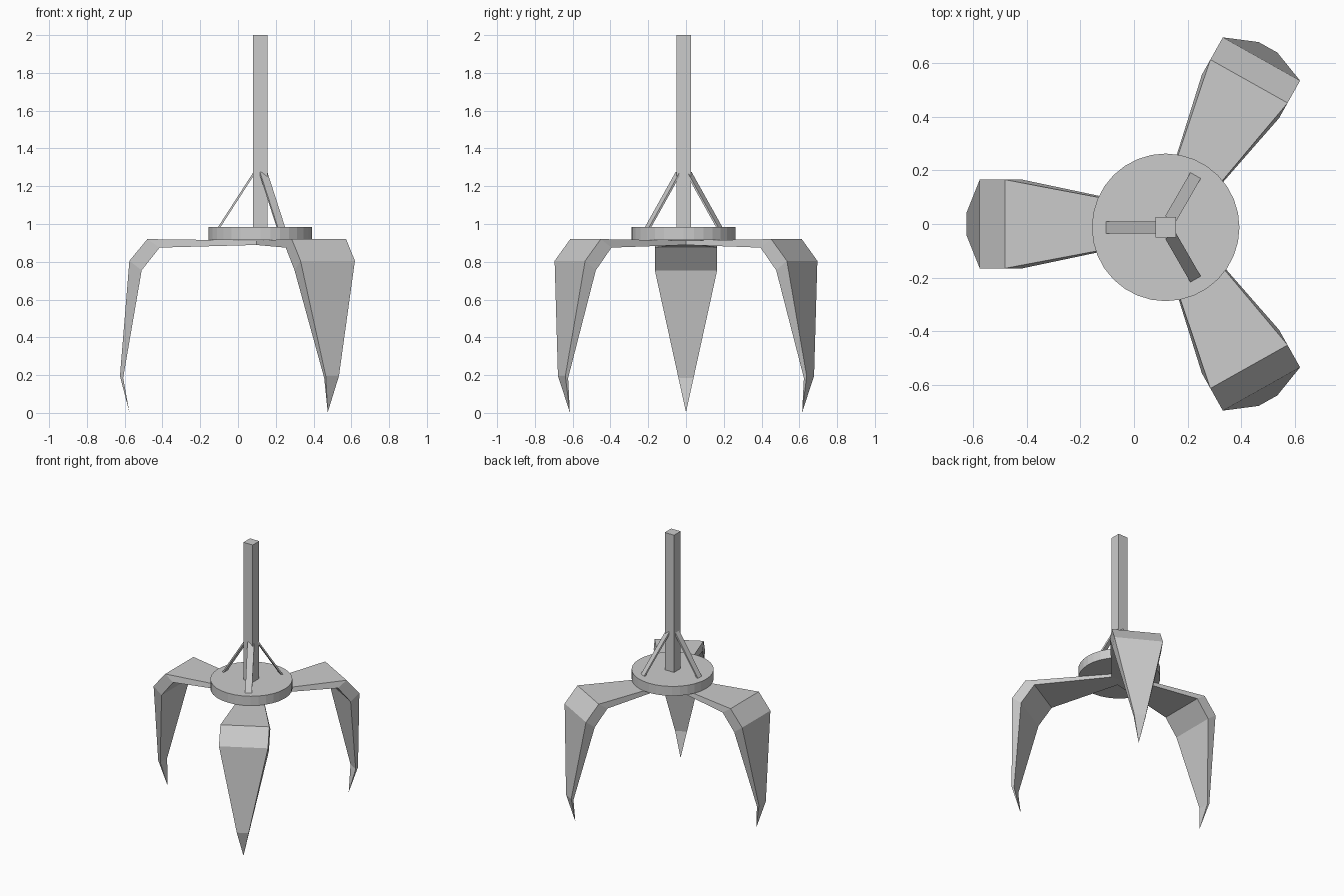
import bpy, bmesh
from math import radians
from mathutils import Matrix

if "Cube" in bpy.data.objects:
    bpy.data.objects.remove(bpy.data.objects["Cube"])

POST = (0.118, -0.0125)   # axis of the post, disc and braces
HUB = (0.13, 0.0)         # point where the claws meet


def finish(name, bm):
    bmesh.ops.remove_doubles(bm, verts=bm.verts, dist=0.0005)
    bmesh.ops.recalc_face_normals(bm, faces=bm.faces)
    mesh = bpy.data.meshes.new(name)
    bm.to_mesh(mesh)
    bm.free()
    obj = bpy.data.objects.new(name, mesh)
    bpy.context.collection.objects.link(obj)
    return obj


def loft(name, sections, centre, angle):
    """Four-sided loft; section = (outer r, outer z, inner r, inner z, half width)."""
    bm = bmesh.new()
    rings = []
    for ro, zo, ri, zi, w in sections:
        rings.append([bm.verts.new(p) for p in
                      ((ro, -w, zo), (ro, w, zo), (ri, w, zi), (ri, -w, zi))])
    for a, b in zip(rings, rings[1:]):
        for i in range(4):
            j = (i + 1) % 4
            bm.faces.new((a[i], a[j], b[j], b[i]))
    bm.faces.new(rings[0])
    if sections[-1][4] > 0.001:
        bm.faces.new(rings[-1])
    bm.transform(Matrix.Translation((*centre, 0)) @ Matrix.Rotation(radians(angle), 4, 'Z'))
    return finish(name, bm)


# Round base plate
bm = bmesh.new()
bmesh.ops.create_cone(bm, cap_ends=True, segments=32, radius1=0.275, radius2=0.275,
                      depth=0.07, matrix=Matrix.Translation((*POST, 0.95)))
finish("base_disc", bm)

# Square post
bm = bmesh.new()
bmesh.ops.create_cube(bm, size=1, matrix=Matrix.Translation((*POST, 1.4925))
                      @ Matrix.Diagonal((0.076, 0.076, 1.015, 1)))
finish("post", bm)

# Three bent claws and three slanted braces
claw = [(0.0, 0.912, 0.0, 0.89, 0.05),
        (0.61, 0.92, 0.545, 0.875, 0.165),
        (0.705, 0.805, 0.64, 0.755, 0.165),
        (0.755, 0.195, 0.738, 0.185, 0.04),
        (0.705, 0.003, 0.705, 0.003, 0.0)]
brace = [(0.036, 1.275, 0.036, 1.255, 0.0225),
         (0.223, 0.985, 0.21, 0.985, 0.0225)]
for side, claw_angle, brace_angle in (("left", 180, 180), ("back", 60.7, 60), ("front", -60.7, -60)):
    loft(side + "_claw", claw, HUB, claw_angle)
    loft(side + "_brace", brace, POST, brace_angle)
